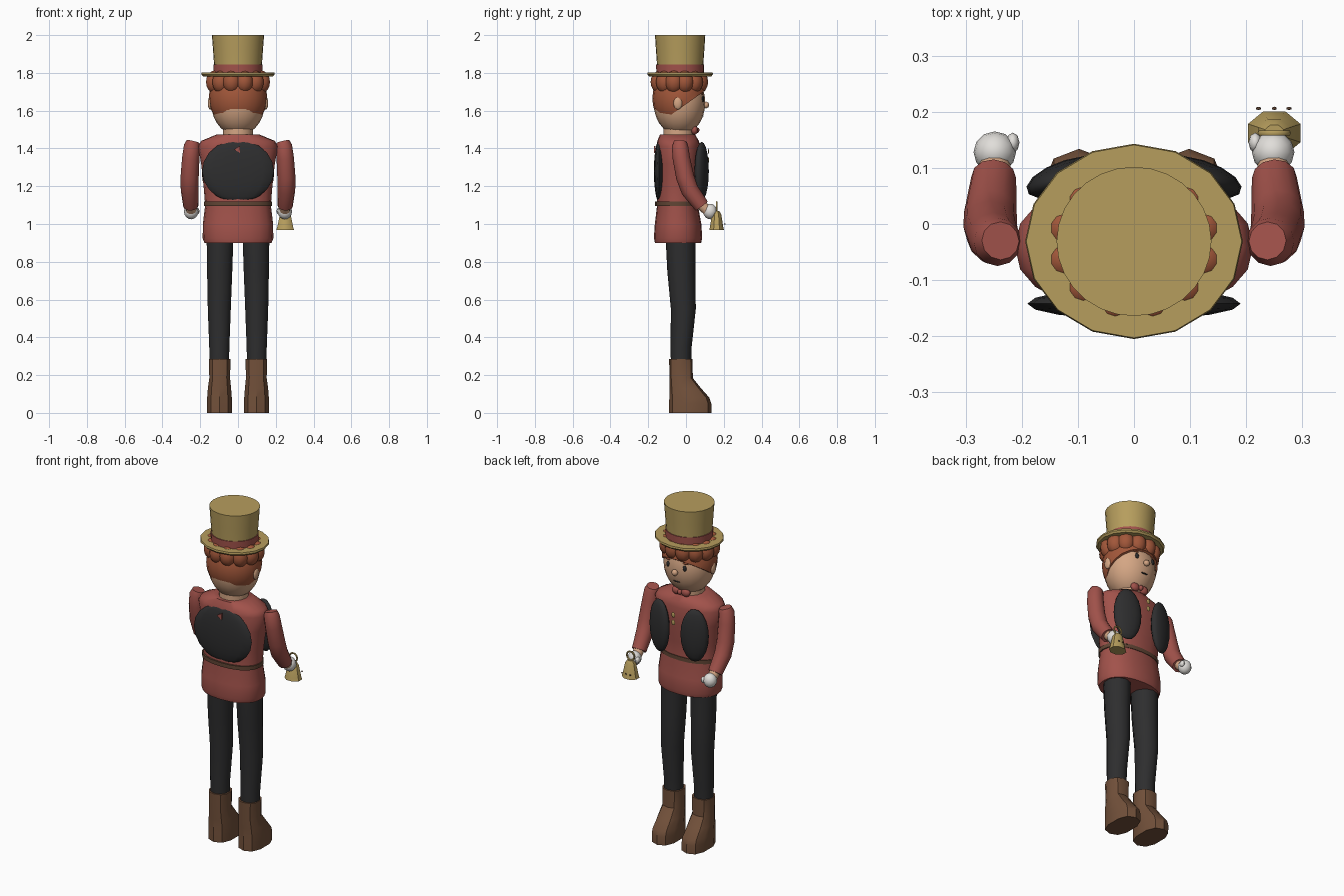
import bpy, bmesh, math
from mathutils import Vector, Matrix

if "Cube" in bpy.data.objects:
    bpy.data.objects.remove(bpy.data.objects["Cube"])

COLOURS = {
    "gold": (0.47, 0.34, 0.11), "jacket_red": (0.36, 0.085, 0.07),
    "hair_orange": (0.36, 0.095, 0.042), "black_cloth": (0.027, 0.027, 0.028),
    "boot_brown": (0.17, 0.082, 0.043), "belt_brown": (0.12, 0.06, 0.035),
    "skin": (0.66, 0.38, 0.23), "glove_white": (0.75, 0.73, 0.70),
}
MATS = {}
for key, c in COLOURS.items():
    MATS[key] = bpy.data.materials.new(key)
    MATS[key].diffuse_color = (*c, 1)


def finish(bm, name, mat, angle=40):
    bmesh.ops.recalc_face_normals(bm, faces=bm.faces)
    me = bpy.data.meshes.new(name)
    bm.to_mesh(me)
    bm.free()
    me.materials.append(MATS[mat])
    for p in me.polygons:
        p.use_smooth = True
    me.set_sharp_from_angle(angle=math.radians(angle))
    ob = bpy.data.objects.new(name, me)
    bpy.context.collection.objects.link(ob)
    return ob


def skin_rings(name, mat, rings, angle=40):
    """Bridge equal-length point rings and cap both ends."""
    bm = bmesh.new()
    vs = [[bm.verts.new(p) for p in r] for r in rings]
    n = len(vs[0])
    for a, b in zip(vs, vs[1:]):
        for i in range(n):
            j = (i + 1) % n
            bm.faces.new((a[i], a[j], b[j], b[i]))
    bm.faces.new(vs[0])
    bm.faces.new(vs[-1])
    return finish(bm, name, mat, angle)


def stack(name, mat, levels, n=16, phase=0.0, power=1.0, angle=40):
    """Horizontal elliptical sections: (z, cx, cy, rx, ry)."""
    def f(v):
        return math.copysign(abs(v) ** power, v)
    rings = []
    for z, cx, cy, rx, ry in levels:
        angs = [2 * math.pi * i / n + phase for i in range(n)]
        rings.append([(cx + rx * f(math.cos(a)), cy + ry * f(math.sin(a)), z) for a in angs])
    return skin_rings(name, mat, rings, angle)


def tube(name, mat, path, n=10):
    """Round tube through (x, y, z, radius)."""
    pts = [Vector(p[:3]) for p in path]
    rings = []
    for i, p in enumerate(pts):
        t = (pts[min(i + 1, len(pts) - 1)] - pts[max(i - 1, 0)]).normalized()
        u = Vector((1, 0, 0))
        u = (u - t * u.dot(t)).normalized()
        w = t.cross(u)
        r = path[i][3]
        rings.append([p + r * (math.cos(k * math.tau / n) * u + math.sin(k * math.tau / n) * w)
                      for k in range(n)])
    return skin_rings(name, mat, rings, 50)


def ball(name, mat, loc, size, seg=12, rows=8, rot=0.0, cut=None):
    bm = bmesh.new()
    bmesh.ops.create_uvsphere(bm, u_segments=seg, v_segments=rows, radius=1)
    m = Matrix.Translation(loc) @ Matrix.Rotation(rot, 4, 'Z') @ Matrix.Diagonal((*size, 1))
    bm.transform(m)
    if cut:
        bmesh.ops.bisect_plane(bm, geom=bm.verts[:] + bm.edges[:] + bm.faces[:],
                               plane_co=cut[0], plane_no=cut[1], clear_inner=True)
        bmesh.ops.holes_fill(bm, edges=[e for e in bm.edges if e.is_boundary])
    return finish(bm, name, mat, 60)


# Head, hair shell and curls
CY = -0.035
ball("head", "skin", (0, CY, 1.643), (0.143, 0.137, 0.175), 20, 14)
stack("neck", "skin", [(1.43, 0, -0.04, 0.08, 0.08), (1.52, 0, -0.04, 0.08, 0.08)], 14)
ball("hair", "hair_orange", (0, CY, 1.665), (0.155, 0.143, 0.17), 20, 14,
     cut=((0, -0.14, 1.535), (0, -0.17, 0.24)))
for i in range(12):
    a = math.tau * (i + 0.5) / 12
    ball("hair_curl", "hair_orange", (0.128 * math.cos(a), CY + 0.108 * math.sin(a), 1.752),
         (0.048, 0.048, 0.06), 10, 8)

# Top hat
stack("hat_crown", "gold", [(1.79, 0, -0.031, 0.124, 0.121), (1.85, 0, -0.031, 0.127, 0.123),
      (1.92, 0, -0.031, 0.132, 0.128), (2.0, 0, -0.031, 0.138, 0.133)], 28)
stack("hat_band", "jacket_red", [(1.795, 0, -0.031, 0.130, 0.126),
      (1.845, 0, -0.031, 0.131, 0.127)], 28)
stack("hat_brim", "gold", [(1.782, 0, -0.031, 0.185, 0.165), (1.792, 0, -0.031, 0.194, 0.174),
      (1.802, 0, -0.031, 0.192, 0.172)], 16, math.pi / 2)

# Face
ball("nose", "skin", (0, 0.106, 1.63), (0.018, 0.016, 0.018))
ball("mouth", "black_cloth", (0, 0.088, 1.572), (0.022, 0.006, 0.004))
for s in (1, -1):
    ball("ear", "skin", (s * 0.148, -0.043, 1.64), (0.012, 0.024, 0.034))
    ball("eye", "black_cloth", (s * 0.054, 0.09, 1.662), (0.012, 0.006, 0.016))
    ball("eyebrow", "hair_orange", (s * 0.056, 0.086, 1.69), (0.02, 0.006, 0.005))
    ball("bow_tie", "jacket_red", (s * 0.03, 0.045, 1.497), (0.028, 0.018, 0.024))
ball("bow_knot", "jacket_red", (0, 0.058, 1.497), (0.013, 0.013, 0.015))

# Jacket and belt
stack("jacket", "jacket_red", [
    (0.90, 0, -0.042, 0.178, 0.122), (0.925, 0, -0.042, 0.187, 0.128),
    (1.00, 0, -0.042, 0.186, 0.123), (1.10, 0, -0.045, 0.174, 0.108),
    (1.20, 0, -0.045, 0.182, 0.110), (1.32, 0, -0.04, 0.195, 0.117),
    (1.41, 0, -0.04, 0.212, 0.115), (1.44, 0, -0.042, 0.195, 0.110),
    (1.475, 0, -0.045, 0.11, 0.092)], 20, 0, 0.88, 50)
stack("belt", "belt_brown", [(1.095, 0, -0.048, 0.181, 0.115),
                             (1.118, 0, -0.048, 0.181, 0.115)], 20, 0, 0.88)

# Dark back panel and the pair of front panels
ball("back_panel", "black_cloth", (0, -0.142, 1.28), (0.19, 0.028, 0.165), 16, 10)
bm = bmesh.new()
bmesh.ops.create_cone(bm, segments=3, radius1=0.022, radius2=0.022, depth=0.008, cap_ends=True)
bm.transform(Matrix.Translation((0, -0.166, 1.395)) @ Matrix.Rotation(math.pi / 2, 4, 'X')
             @ Matrix.Rotation(math.pi / 2, 4, 'Z'))
finish(bm, "back_tab", "jacket_red")
for s in (1, -1):
    ball("front_panel", "black_cloth", (s * 0.115, 0.083, 1.28), (0.08, 0.032, 0.155),
         14, 10, s * -0.3)
for z in (1.385, 1.34):
    ball("jacket_button", "gold", (0, 0.12, z), (0.012, 0.003, 0.016), 8, 6)

# Arms and gloved hands
for s in (1, -1):
    tube("sleeve", "jacket_red", [
        (s * 0.238, -0.03, 1.437, 0.034), (s * 0.243, -0.032, 1.415, 0.043),
        (s * 0.25, -0.025, 1.35, 0.046), (s * 0.256, -0.005, 1.25, 0.048),
        (s * 0.256, 0.02, 1.18, 0.047), (s * 0.25, 0.083, 1.095, 0.04)], 12)
    tube("wrist", "skin", [(s * 0.25, 0.065, 1.118, 0.03), (s * 0.248, 0.112, 1.072, 0.028)], 10)
    ball("glove", "glove_white", (s * 0.248, 0.128, 1.066), (0.038, 0.037, 0.041), 12, 8)
    ball("thumb", "glove_white", (s * 0.216, 0.145, 1.068), (0.012, 0.018, 0.018), 8, 6)

# Hand bell with ring handle and studs
BX, BY = 0.25, 0.162
stack("bell", "gold", [(0.968, BX, BY, 0.051, 0.042), (0.985, BX, BY, 0.045, 0.038),
      (1.05, BX, BY, 0.031, 0.027), (1.068, BX, BY, 0.018, 0.016)], 8, math.pi / 8)
rings = []
for i in range(14):
    a = math.tau * i / 14
    d = Vector((math.cos(a), 0, math.sin(a)))
    rings.append([Vector((BX, BY, 1.092)) + d * (0.025 + 0.005 * math.cos(b))
                  + Vector((0, 0.005 * math.sin(b), 0)) for b in [k * math.tau / 6 for k in range(6)]])
skin_rings("bell_ring", "gold", rings + [rings[0]], 60)
for dx in (-0.028, 0, 0.026):
    ball("bell_stud", "belt_brown", (BX + dx, 0.206, 1.0), (0.005, 0.003, 0.005), 6, 4)

# Trousers and boots
for s in (1, -1):
    stack("trouser_leg", "black_cloth", [
        (0.26, s * 0.099, -0.026, 0.054, 0.054), (0.35, s * 0.099, -0.026, 0.056, 0.056),
        (0.55, s * 0.099, -0.014, 0.064, 0.066), (0.75, s * 0.097, -0.025, 0.070, 0.074),
        (0.95, s * 0.095, -0.03, 0.075, 0.079)], 10, math.pi / 10)
    stack("boot", "boot_brown", [
        (0.0, s * 0.098, 0.022, 0.068, 0.112), (0.05, s * 0.098, 0.022, 0.069, 0.112),
        (0.08, s * 0.098, 0.018, 0.068, 0.106), (0.13, s * 0.098, -0.004, 0.064, 0.084),
        (0.185, s * 0.097, -0.026, 0.057, 0.062), (0.285, s * 0.097, -0.027, 0.060, 0.062)],
        10, math.pi / 10, 0.8, 35)

for m in bpy.data.materials:
    if m.users and not m.is_grease_pencil:
        m.use_nodes = True
        m.node_tree.nodes["Principled BSDF"].inputs["Base Color"].default_value = m.diffuse_color
